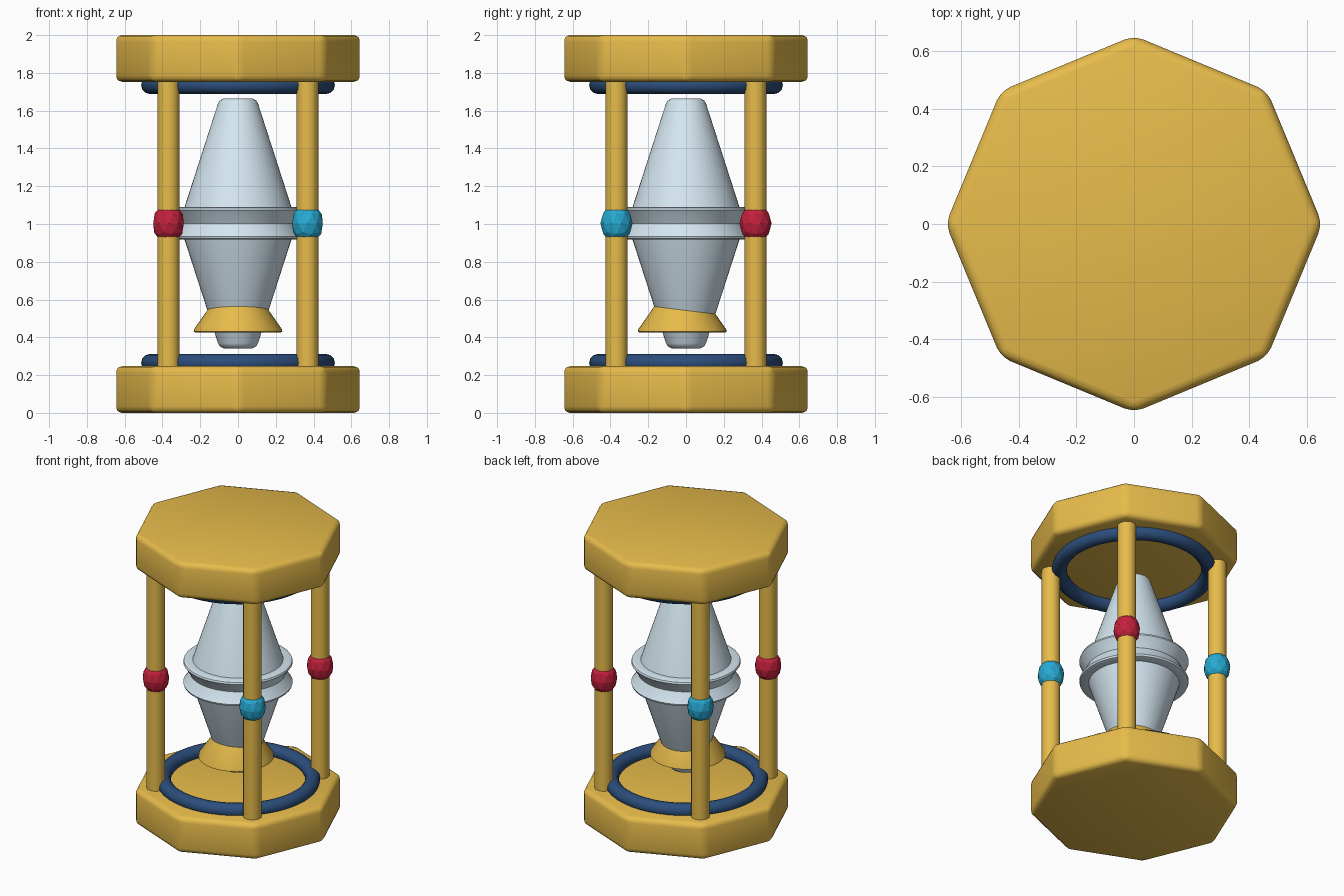
import bpy
import bmesh
from math import cos, sin, pi, radians

if "Cube" in bpy.data.objects:
    bpy.data.objects.remove(bpy.data.objects["Cube"])


def material(name, rgb):
    m = bpy.data.materials.new(name)
    m.diffuse_color = (*rgb, 1)
    m.use_nodes = True
    m.node_tree.nodes["Principled BSDF"].inputs["Base Color"].default_value = m.diffuse_color
    return m


GOLD = material("gold", (0.80, 0.50, 0.07))
NAVY = material("navy", (0.025, 0.075, 0.20))
GLASS = material("pale_glass", (0.66, 0.79, 0.87))
RED = material("red_gem", (0.55, 0.015, 0.045))
CYAN = material("cyan_gem", (0.02, 0.40, 0.65))


def finish(name, mat, smooth=True, angle=35):
    o = bpy.context.object
    o.name = name
    o.data.materials.append(mat)
    if smooth:
        bpy.ops.object.shade_smooth_by_angle(angle=radians(angle))
    return o


def lathe(name, profile, mat, center=(0, 0, 0), n=48):
    """Spin a closed (radius, z) profile whose ends lie on the axis."""
    bm = bmesh.new()
    rings = [[bm.verts.new((r * cos(2 * pi * i / n), r * sin(2 * pi * i / n), z))
              for i in range(n)] for r, z in profile]
    for a, b in zip(rings, rings[1:]):
        for i in range(n):
            j = (i + 1) % n
            bm.faces.new((a[i], a[j], b[j], b[i]))
    bm.faces.new(rings[0][::-1])
    bm.faces.new(rings[-1])
    bmesh.ops.recalc_face_normals(bm, faces=bm.faces)
    me = bpy.data.meshes.new(name)
    bm.to_mesh(me)
    bm.free()
    o = bpy.data.objects.new(name, me)
    o.location = center
    bpy.context.collection.objects.link(o)
    bpy.ops.object.select_all(action='DESELECT')
    bpy.context.view_layer.objects.active = o
    o.select_set(True)
    return finish(name, mat)


# Octagonal end plates with softened edges, and their trim rings
H = 0.247
for label, z, ring_z in (("bottom", H / 2, 0.265), ("top", 2 - H / 2, 1.735)):
    bpy.ops.mesh.primitive_cylinder_add(vertices=8, radius=0.653, depth=H, location=(0, 0, z))
    plate = bpy.context.object
    bev = plate.modifiers.new("soft_edges", 'BEVEL')
    bev.width = 0.035
    bev.segments = 3
    bev.limit_method = 'ANGLE'
    bpy.ops.object.modifier_apply(modifier=bev.name)
    finish(label + "_plate", GOLD)
    bpy.ops.mesh.primitive_torus_add(major_radius=0.466, minor_radius=0.047,
                                     major_segments=48, minor_segments=12,
                                     location=(0, 0, ring_z))
    finish(label + "_ring", NAVY, angle=60)

# Four posts, each with a faceted gem at mid height
for sx in (-1, 1):
    for sy in (-1, 1):
        x, y = 0.368 * sx, 0.368 * sy
        tag = ("left" if sx < 0 else "right") + ("_front" if sy < 0 else "_back")
        bpy.ops.mesh.primitive_cylinder_add(vertices=24, radius=0.058, depth=1.6, location=(x, y, 1))
        finish(tag + "_post", GOLD)
        bpy.ops.mesh.primitive_ico_sphere_add(subdivisions=2, radius=0.085, location=(x, y, 1.003))
        bpy.context.object.scale.z = 1.25
        finish(tag + "_gem", RED if sx == sy else CYAN, smooth=False)

# Vessel: mirrored tapering bulbs joined by a double rim with a V groove
upper = [(0.30, 1.003), (0.332, 1.06), (0.342, 1.073), (0.338, 1.085), (0.325, 1.09),
         (0.283, 1.09), (0.106, 1.638), (0.095, 1.656), (0.075, 1.665)]
lower = [(r, 2.007 - z) for r, z in reversed(upper[1:])]
lathe("glass_vessel", lower + upper, GLASS)

# Sand cone around the lower bulb, slightly toward the front
lathe("sand_cone", [(0.225, 0.425), (0.235, 0.43), (0.233, 0.442), (0.13, 0.59)],
      GOLD, center=(0, -0.02, 0))
